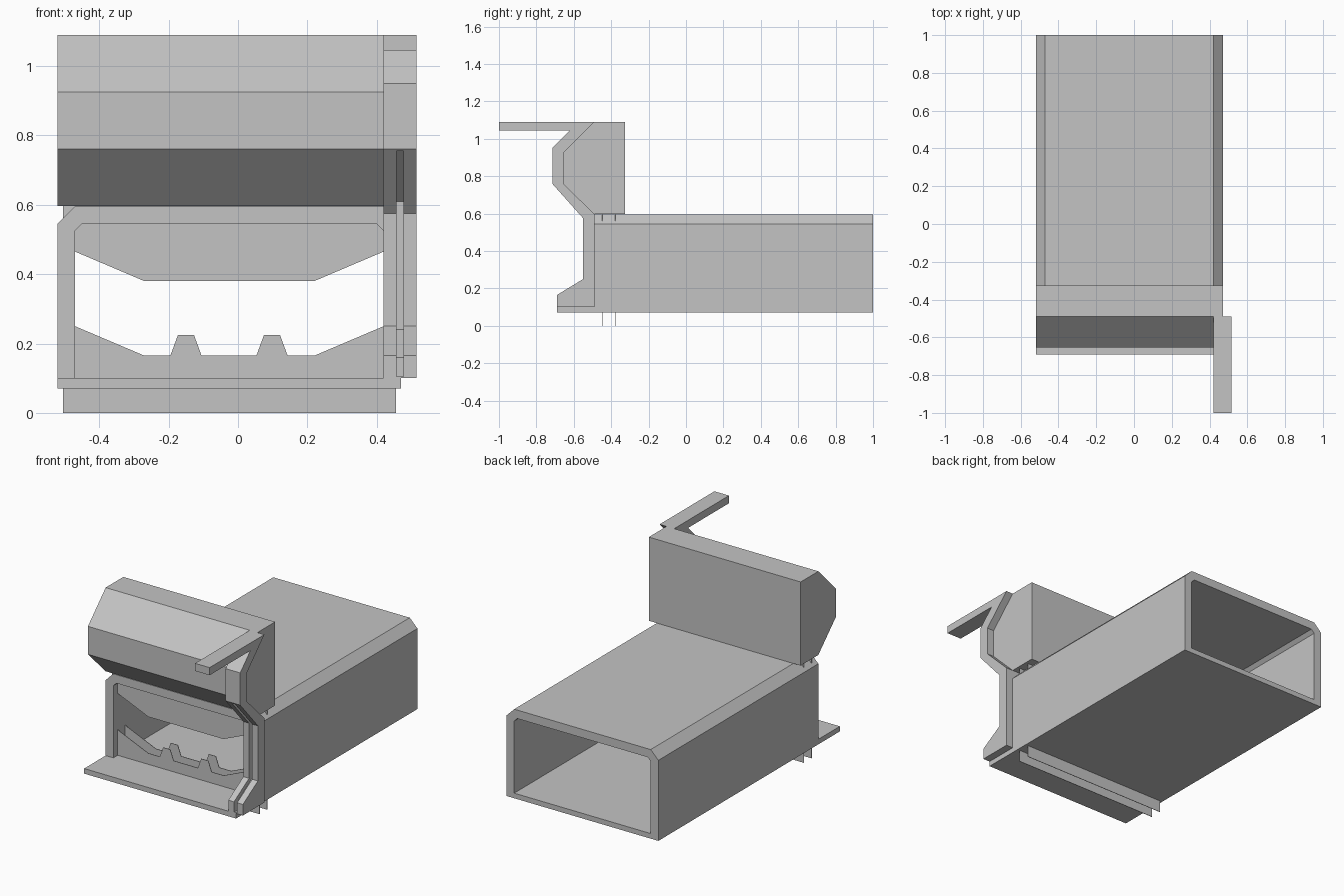
import bpy
import bmesh

cube = bpy.data.objects.get("Cube")
if cube:
    bpy.data.objects.remove(cube, do_unlink=True)

grey = bpy.data.materials.new("plain_grey")
grey.use_nodes = True
tone = (0.55, 0.55, 0.55, 1)
grey.diffuse_color = tone
grey.node_tree.nodes["Principled BSDF"].inputs["Base Color"].default_value = tone


def place(axis, point, depth):
    """Profile point to 3D: extrude along x uses (y, z), along y uses (x, z)."""
    a, b = point
    return (depth, a, b) if axis == "x" else (a, depth, b)


def prism(name, axis, profile, lo, hi, hole=None):
    """Extrude a profile, optionally with a matching inner outline as a hole."""
    bm = bmesh.new()
    n = len(profile)

    def loop(points, depth):
        return [bm.verts.new(place(axis, p, depth)) for p in points]

    def skin(a, b):
        for i in range(n):
            j = (i + 1) % n
            bm.faces.new((a[i], a[j], b[j], b[i]))

    near, far = loop(profile, lo), loop(profile, hi)
    skin(near, far)
    if hole:
        near_in, far_in = loop(hole, lo), loop(hole, hi)
        skin(near_in, far_in)
        skin(near, near_in)
        skin(far, far_in)
    else:
        bm.faces.new(near)
        bm.faces.new(far)
    bmesh.ops.recalc_face_normals(bm, faces=bm.faces)
    mesh = bpy.data.meshes.new(name)
    bm.to_mesh(mesh)
    bm.free()
    mesh.materials.append(grey)
    obj = bpy.data.objects.new(name, mesh)
    bpy.context.collection.objects.link(obj)
    return obj


LEFT, RIGHT, FRONT = -0.52, 0.47, -0.49

# Hollow housing, open at both ends, with chamfered top corners
outer = [(LEFT, 0.07), (RIGHT, 0.07), (RIGHT, 0.545),
         (0.42, 0.595), (-0.47, 0.595), (LEFT, 0.545)]
inner = [(-0.47, 0.10), (0.42, 0.10), (0.42, 0.525),
         (0.40, 0.545), (-0.45, 0.545), (-0.47, 0.525)]
prism("housing", "y", outer, FRONT, 1.0, hole=inner)

# Ledge continuing the floor forward
prism("front_ledge", "x", [(-0.69, 0.07), (FRONT, 0.07), (FRONT, 0.10), (-0.69, 0.10)],
      LEFT, RIGHT)

# Faceted header box above the opening
header_front = [(FRONT, 0.597), (-0.655, 0.76), (-0.655, 0.925), (FRONT, 1.09)]
prism("header_box", "x", header_front + [(-0.325, 1.09), (-0.325, 0.597)], LEFT, RIGHT)

# Thin guide plates inside the mouth: a valance above, a sill with two tabs below
x0, x1 = -0.505, 0.455
valance = [(x0, 0.45), (-0.27, 0.38), (0.22, 0.38), (x1, 0.45), (x1, 0.598), (x0, 0.598)]
valance[0:1] = [(x0, 0.465), (-0.47, 0.465)]
valance[4:5] = [(0.42, 0.465), (x1, 0.465)]


def tab(left):
    return [(left, 0.165), (left + 0.022, 0.225), (left + 0.068, 0.225), (left + 0.09, 0.165)]


sill = [(x1, 0), (x1, 0.25), (0.42, 0.25), (0.22, 0.165)]
sill += tab(0.053)[::-1] + tab(-0.195)[::-1]
sill += [(-0.27, 0.165), (-0.47, 0.25), (x0, 0.25), (x0, 0)]
for label, y in (("front", -0.45), ("rear", -0.38)):
    prism(label + "_valance", "y", valance, y, y + 0.003)
    prism(label + "_sill", "y", sill, y, y + 0.003)

# Side bracket wrapping the header front, with a forward arm and a foot
bracket = prism("side_bracket", "x", [
    (-1, 1.09), (-1, 1.045), (-0.62, 1.045), (-0.715, 0.95), (-0.715, 0.76),
    (-0.55, 0.575), (-0.55, 0.25), (-0.69, 0.165), (-0.69, 0.10),
    (FRONT, 0.10), (FRONT, 0.597), (-0.655, 0.76), (-0.655, 0.925), (FRONT, 1.09)],
    0.42, 0.515)

# Card groove cut down the front of the bracket
groove = prism("groove_cutter", "x", [
    (-0.80, 0.755), (-0.685, 0.755), (-0.52, 0.61), (-0.52, 0.24),
    (-0.65, 0.16), (-0.65, 0.105), (-0.80, 0.105)], 0.457, 0.477)
groove.hide_render = True
groove.hide_viewport = True
cut = bracket.modifiers.new("groove", "BOOLEAN")
cut.operation = "DIFFERENCE"
cut.solver = "EXACT"
cut.object = groove
